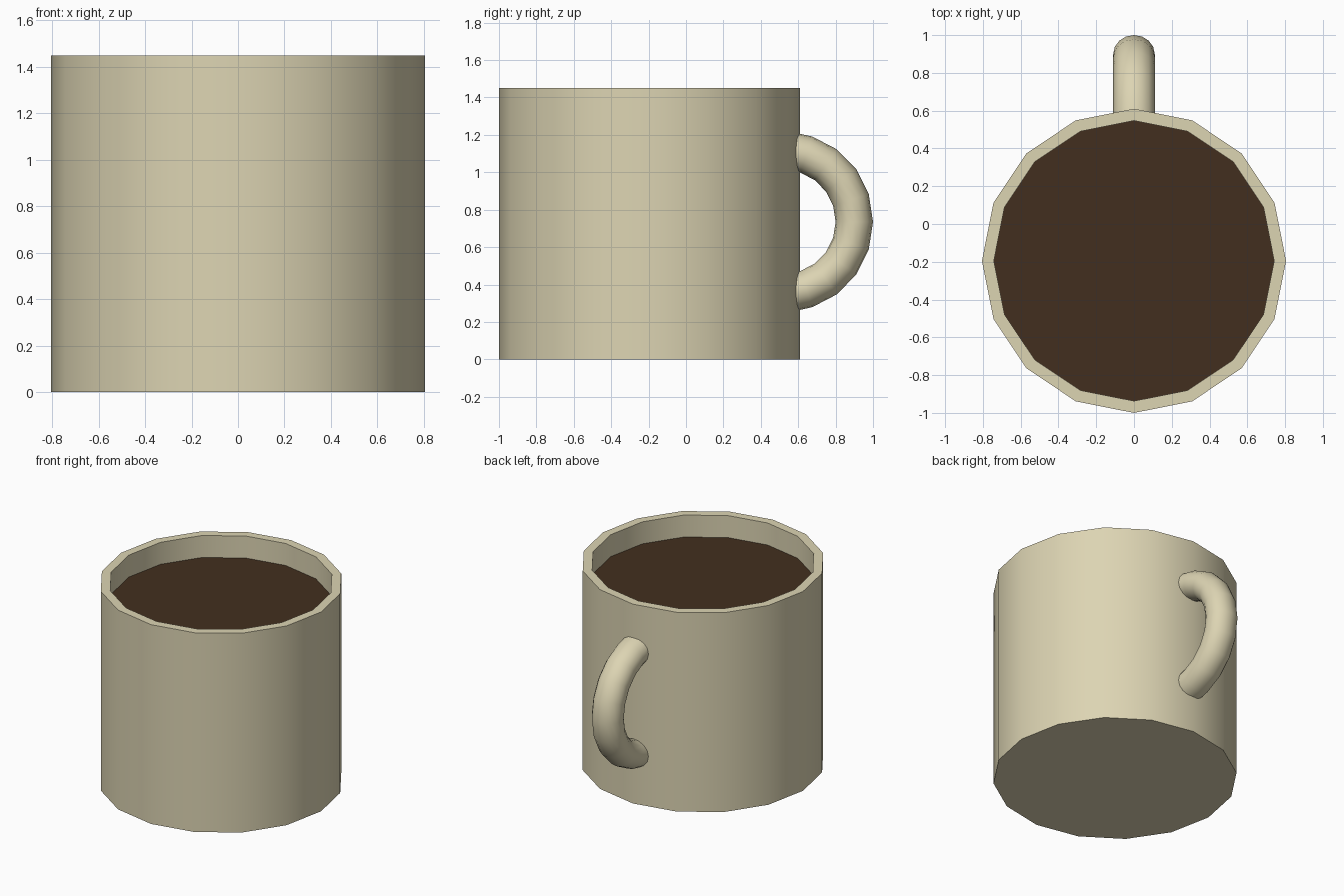
import bpy, bmesh
from math import pi, sin, cos, radians

if "Cube" in bpy.data.objects:
    bpy.data.objects.remove(bpy.data.objects["Cube"])

SIDES = 16
CY = -0.195


def material(name, color):
    m = bpy.data.materials.new(name)
    m.diffuse_color = color
    m.use_nodes = True
    m.node_tree.nodes["Principled BSDF"].inputs["Base Color"].default_value = m.diffuse_color
    return m


def finish(name, bm, mat):
    bmesh.ops.recalc_face_normals(bm, faces=bm.faces)
    me = bpy.data.meshes.new(name)
    bm.to_mesh(me)
    bm.free()
    ob = bpy.data.objects.new(name, me)
    bpy.context.collection.objects.link(ob)
    me.materials.append(mat)
    bpy.ops.object.select_all(action='DESELECT')
    ob.select_set(True)
    bpy.context.view_layer.objects.active = ob
    bpy.ops.object.shade_smooth_by_angle(angle=radians(40))
    return ob


def ring(bm, r, z):
    return [bm.verts.new((r * sin(2 * pi * i / SIDES), CY + r * cos(2 * pi * i / SIDES), z))
            for i in range(SIDES)]


def bridge(bm, rings):
    for a, b in zip(rings, rings[1:]):
        n = len(a)
        for i in range(n):
            j = (i + 1) % n
            bm.faces.new((a[i], a[j], b[j], b[i]))


cream = material("cream_glaze", (0.72, 0.66, 0.45, 1))
brown = material("coffee_brown", (0.055, 0.028, 0.013, 1))

# Cup: hollow 16-sided wall with floor
bm = bmesh.new()
rings = [ring(bm, r, z) for r, z in ((0.805, 0), (0.805, 1.45), (0.742, 1.45), (0.742, 0.06))]
bridge(bm, rings)
bm.faces.new(rings[0])
bm.faces.new(rings[-1])
finish("cup", bm, cream)

# Coffee surface
bm = bmesh.new()
bm.faces.new(ring(bm, 0.742, 1.29))
coffee = finish("coffee", bm, brown)
if coffee.data.polygons[0].normal.z < 0:
    coffee.data.flip_normals()

# Handle: half ring whose ends stay buried in the wall
bm = bmesh.new()
STEPS, TUBE = 10, 16
rings = []
for s in range(STEPS + 1):
    a = -pi / 2 + pi * s / STEPS
    loop = []
    for t in range(TUBE):
        b = 2 * pi * t / TUBE
        r = 0.37 + 0.10 * cos(b)
        y = max(0.53 + r * cos(a), 0.57)
        loop.append(bm.verts.new((0.11 * sin(b), y, 0.735 + 1.02 * r * sin(a))))
    rings.append(loop)
bridge(bm, rings)
bm.faces.new(rings[0])
bm.faces.new(rings[-1])
finish("handle", bm, cream)
